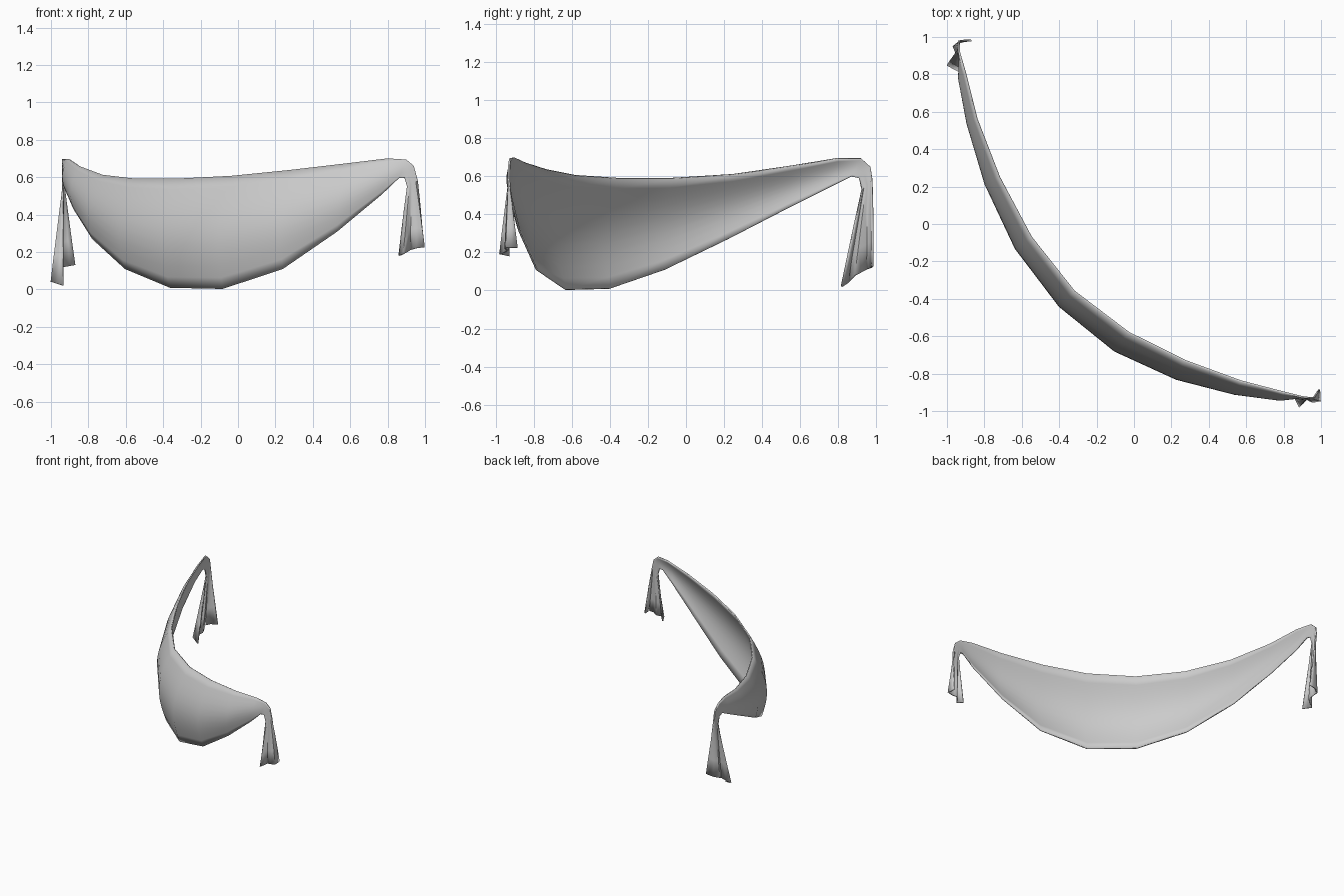
import bpy, bmesh, math
from mathutils import Vector

if "Cube" in bpy.data.objects:
    bpy.data.objects.remove(bpy.data.objects["Cube"])

ROWS = 10  # divisions across the width of the cloth

# Swag columns from left peak to right peak: upper edge, lower edge
swag = [
    ((-.935, .98, .58), (-.935, .925, .53)),
    ((-.937, .97, .65), (-.935, .91, .59)),
    ((-.935, .92, .695), (-.933, .87, .60)),
    ((-.90, .80, .695), (-.925, .76, .545)),
    ((-.84, .56, .655), (-.875, .53, .43)),
    ((-.72, .25, .61), (-.775, .22, .27)),
    ((-.55, -.07, .59), (-.60, -.11, .11)),
    ((-.32, -.36, .59), (-.36, -.40, .01)),
    ((-.03, -.58, .605), (-.08, -.63, .004)),
    ((.27, -.73, .635), (.24, -.785, .11)),
    ((.57, -.84, .67), (.53, -.875, .31)),
    ((.80, -.90, .698), (.77, -.925, .51)),
    ((.90, -.925, .693), (.86, -.932, .595)),
    ((.94, -.93, .66), (.89, -.933, .597)),
    ((.96, -.93, .58), (.905, -.933, .55)),
]

# Zigzag hems of the two hanging tails, from upper edge to lower edge
left_hem = [(-.87, .982, .13), (-.93, .975, .12), (-.965, .95, .11),
            (-.94, .89, .08), (-.998, .85, .04), (-.935, .818, .02)]
right_hem = [(.99, -.885, .225), (.995, -.945, .225), (.955, -.95, .22),
             (.92, -.935, .21), (.885, -.978, .19), (.862, -.93, .18)]


def swag_column(top, bottom):
    """Points across the cloth, bellied outward in proportion to its height."""
    a, b = Vector(top), Vector(bottom)
    out = ((a + b) / 2 - Vector((.9, .9, 0)))
    out.z = 0
    out.normalize()
    h = a.z - b.z
    belly = .14 * h if h > .14 else 0
    return [a.lerp(b, i / ROWS) + out * belly * math.sin(math.pi * i / ROWS)
            for i in range(ROWS + 1)]


def hem_column(points):
    """Resample a zigzag with one extra point per pleat side."""
    pts = [Vector(p) for p in points]
    col = []
    for a, b in zip(pts, pts[1:]):
        col += [a, a.lerp(b, .5)]
    return col + [pts[-1]]


def tail(start, hem):
    """Columns that open gradually from the gathered cloth to the hem."""
    return [[p.lerp(q, t) for p, q in zip(start, hem)] for t in (.35, .7, 1)]


columns = [swag_column(*c) for c in swag]
left = tail(columns[0], hem_column(left_hem))
right = tail(columns[-1], hem_column(right_hem))
columns = left[::-1] + columns + right

# One continuous draped sheet
bm = bmesh.new()
grid = [[bm.verts.new(p) for p in col] for col in columns]
for c0, c1 in zip(grid, grid[1:]):
    for i in range(ROWS):
        bm.faces.new((c0[i], c0[i + 1], c1[i + 1], c1[i]))
bmesh.ops.recalc_face_normals(bm, faces=bm.faces)
mesh = bpy.data.meshes.new("draped_cloth")
bm.to_mesh(mesh)
bm.free()
cloth = bpy.data.objects.new("draped_cloth", mesh)
bpy.context.collection.objects.link(cloth)

# Cloth thickness
solid = cloth.modifiers.new("thickness", 'SOLIDIFY')
solid.thickness = .01
solid.offset = 0

bpy.context.view_layer.objects.active = cloth
cloth.select_set(True)
bpy.ops.object.shade_smooth_by_angle(angle=math.radians(40))
